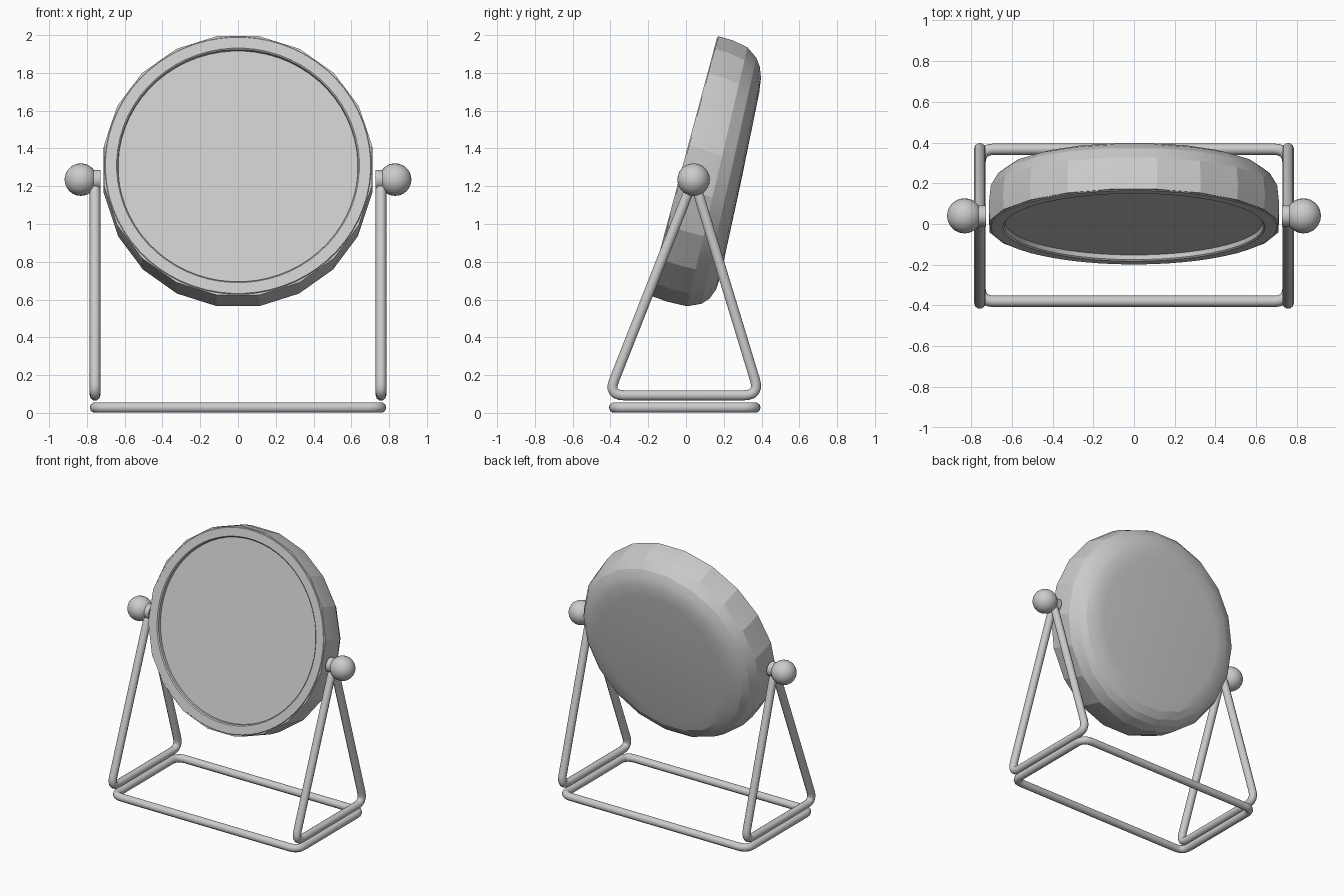
import bpy
import bmesh
from math import sin, cos, pi, radians
from mathutils import Vector

cube = bpy.data.objects.get("Cube")
if cube:
    bpy.data.objects.remove(cube, do_unlink=True)

# One plain grey for everything
grey = bpy.data.materials.new("light grey")
grey.use_nodes = True
colour = (0.6, 0.6, 0.6, 1)
grey.diffuse_color = colour
grey.node_tree.nodes["Principled BSDF"].inputs["Base Color"].default_value = colour

HEAD_CENTRE = (0, -0.015, 1.31)
TILT = radians(-15)
TUBE = 0.028
SIDE_X = 0.757
PIVOT_Y, PIVOT_Z = 0.04, 1.235


def finish(obj, angle):
    """Give the part its material and shading."""
    obj.data.materials.clear()
    obj.data.materials.append(grey)
    bpy.ops.object.select_all(action='DESELECT')
    obj.select_set(True)
    bpy.context.view_layer.objects.active = obj
    bpy.ops.object.shade_smooth_by_angle(angle=radians(angle))
    return obj


def lathe(name, profile, sides, angle, lean=0.0, drop=0.0):
    """Spin (radius, depth) points about the head's axis, then tilt the part.
    lean thickens the lower half; drop lets the back sag."""
    bm = bmesh.new()
    rings = []
    for r, d in profile:
        if r == 0:
            rings.append([bm.verts.new((0, d, 0))] * sides)
            continue
        ring = []
        for i in range(sides):
            a = 2 * pi * (i + 0.5) / sides
            u, v = r * sin(a), r * cos(a)
            ring.append(bm.verts.new((u, d * (1 - lean * v), v - drop * d)))
        rings.append(ring)
    pairs = list(zip(rings, rings[1:]))
    if profile[0][0] > 0:          # closed ring section
        pairs.append((rings[-1], rings[0]))
    for a, b in pairs:
        for i in range(sides):
            j = (i + 1) % sides
            corners = list(dict.fromkeys((a[i], a[j], b[j], b[i])))
            bm.faces.new(corners)
    bmesh.ops.recalc_face_normals(bm, faces=bm.faces)
    mesh = bpy.data.meshes.new(name)
    bm.to_mesh(mesh)
    bm.free()
    obj = bpy.data.objects.new(name, mesh)
    bpy.context.collection.objects.link(obj)
    obj.location = HEAD_CENTRE
    obj.rotation_euler.x = TILT
    return finish(obj, angle)


def wire_loop(name, corners, cut):
    """Closed bent tube with rounded corners."""
    pts = [Vector(c) for c in corners]
    path = []
    for i, p in enumerate(pts):
        start = p + (pts[i - 1] - p).normalized() * cut
        end = p + (pts[(i + 1) % len(pts)] - p).normalized() * cut
        for k in range(7):
            t = k / 6
            path.append(start * (1 - t) ** 2 + p * 2 * t * (1 - t) + end * t * t)
    curve = bpy.data.curves.new(name, 'CURVE')
    curve.dimensions = '3D'
    curve.bevel_depth = TUBE
    curve.bevel_resolution = 3
    spline = curve.splines.new('POLY')
    spline.points.add(len(path) - 1)
    for point, co in zip(spline.points, path):
        point.co = (*co, 1)
    spline.use_cyclic_u = True
    obj = bpy.data.objects.new(name, curve)
    bpy.context.collection.objects.link(obj)
    bpy.ops.object.select_all(action='DESELECT')
    obj.select_set(True)
    bpy.context.view_layer.objects.active = obj
    bpy.ops.object.convert(target='MESH')
    return finish(bpy.context.view_layer.objects.active, 40)


# Mirror head: faceted shell, round rim, recessed glass
lathe("mirror_shell",
      [(0, 0.06), (0.66, 0.06), (0.66, 0.003), (0.718, 0.003), (0.722, 0.09),
       (0.712, 0.19), (0.675, 0.255), (0.635, 0.287), (0.58, 0.308),
       (0.5, 0.316), (0, 0.318)], 20, 17, lean=0.17, drop=0.06)
lathe("mirror_rim",
      [(0.69, 0.03), (0.706, 0.004), (0.702, -0.002), (0.643, -0.002),
       (0.636, 0.005), (0.634, 0.04)], 64, 40)
lathe("mirror_glass", [(0, 0.028), (0.645, 0.028), (0.645, 0.04), (0, 0.04)], 64, 40)

# Base loop lying on the ground
wire_loop("base_loop",
          [(-SIDE_X, -0.38, TUBE), (SIDE_X, -0.38, TUBE),
           (SIDE_X, 0.367, TUBE), (-SIDE_X, 0.367, TUBE)], 0.07)

# Side frames, pivot pins and knobs
for side, s in (("left", 1), ("right", -1)):
    x = s * SIDE_X
    wire_loop(side + "_side_frame",
              [(x, -0.412, 0.093), (x, 0.39, 0.093), (x, 0.041, 1.24)], 0.085)
    bpy.ops.mesh.primitive_cylinder_add(
        vertices=24, radius=0.052, depth=0.08,
        location=(s * 0.767, PIVOT_Y, PIVOT_Z), rotation=(0, pi / 2, 0))
    pin = bpy.context.object
    pin.name = side + "_pivot_pin"
    finish(pin, 40)
    bpy.ops.mesh.primitive_uv_sphere_add(
        segments=24, ring_count=16, radius=0.086,
        location=(s * 0.832, PIVOT_Y, PIVOT_Z), rotation=(0, pi / 2, 0))
    knob = bpy.context.object
    knob.name = side + "_knob"
    finish(knob, 40)
